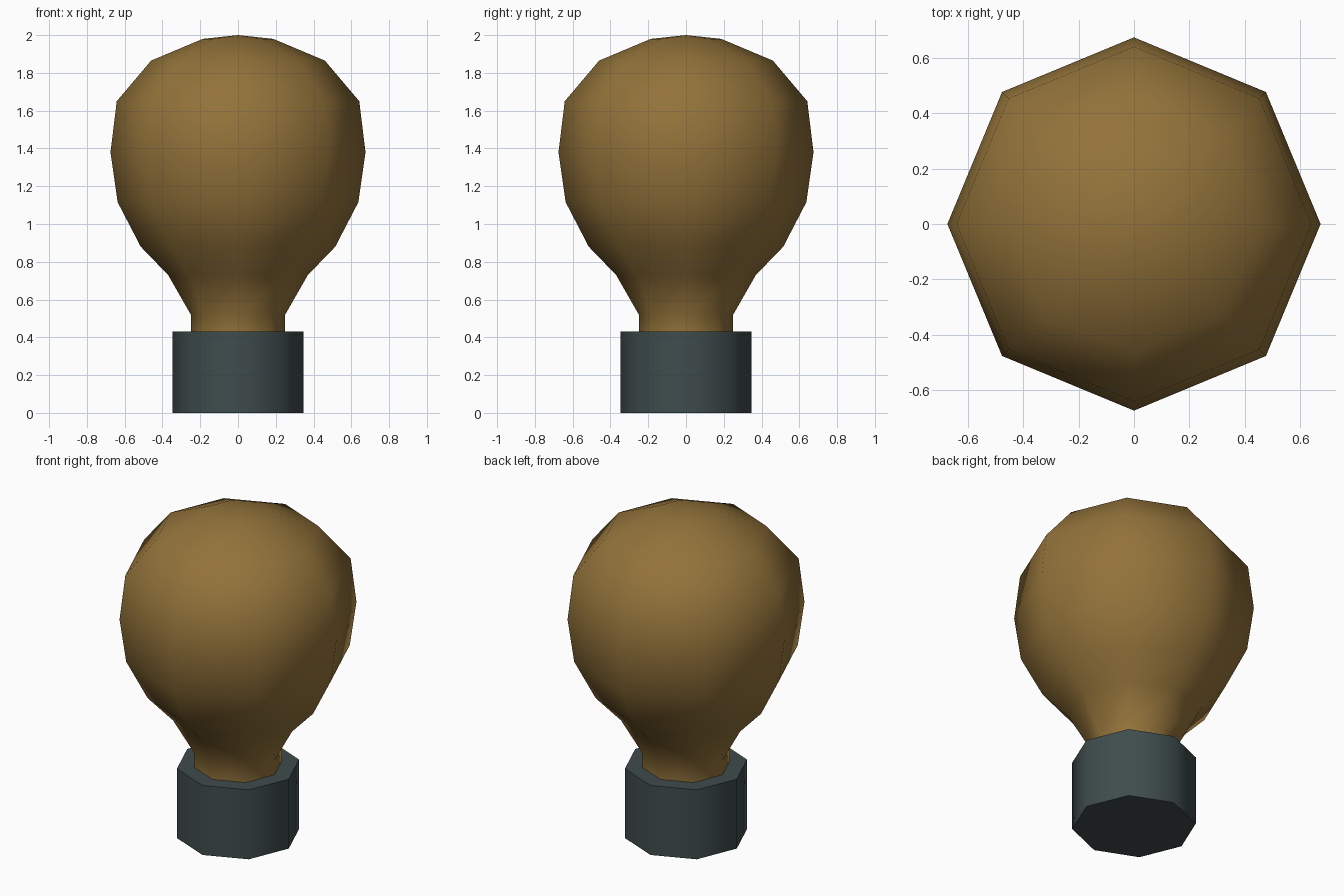
import bpy
import math

if "Cube" in bpy.data.objects:
    bpy.data.objects.remove(bpy.data.objects["Cube"], do_unlink=True)

SIDES = 8


def material(name, color):
    m = bpy.data.materials.new(name)
    m.use_nodes = True
    m.diffuse_color = color
    m.node_tree.nodes["Principled BSDF"].inputs["Base Color"].default_value = color
    return m


def lathe(name, profile, mat):
    """Spin (radius, height) points around z; a zero radius closes to a point."""
    verts, rings, faces = [], [], []
    for r, z in profile:
        count = SIDES if r > 0 else 1
        start = len(verts)
        for i in range(count):
            a = math.tau * i / SIDES
            verts.append((r * math.cos(a), r * math.sin(a), z))
        rings.append([start + i % count for i in range(SIDES)])
    for low, high in zip(rings, rings[1:]):
        for i in range(SIDES):
            j = (i + 1) % SIDES
            loop = [low[i], low[j], high[j], high[i]]
            faces.append(list(dict.fromkeys(loop)))
    # flat end caps where the profile stays open
    if profile[0][0] > 0:
        faces.append(rings[0][::-1])
    if profile[-1][0] > 0:
        faces.append(rings[-1])
    mesh = bpy.data.meshes.new(name)
    mesh.from_pydata(verts, [], faces)
    mesh.materials.append(mat)
    obj = bpy.data.objects.new(name, mesh)
    bpy.context.collection.objects.link(obj)
    bpy.ops.object.select_all(action="DESELECT")
    obj.select_set(True)
    bpy.context.view_layer.objects.active = obj
    bpy.ops.object.shade_smooth_by_angle(angle=math.radians(60))
    return obj


amber = material("amber_glass", (0.29, 0.17, 0.042, 1))
slate = material("slate_metal", (0.05, 0.072, 0.072, 1))

# Socket base
lathe("socket", [(0.348, 0), (0.348, 0.43)], slate)

# Glass bulb with a narrow neck
lathe("bulb", [(0.25, 0.42), (0.25, 0.52), (0.37, 0.73), (0.515, 0.88),
               (0.637, 1.115), (0.675, 1.38), (0.642, 1.65), (0.46, 1.865),
               (0.187, 1.98), (0, 2.0)], amber)
